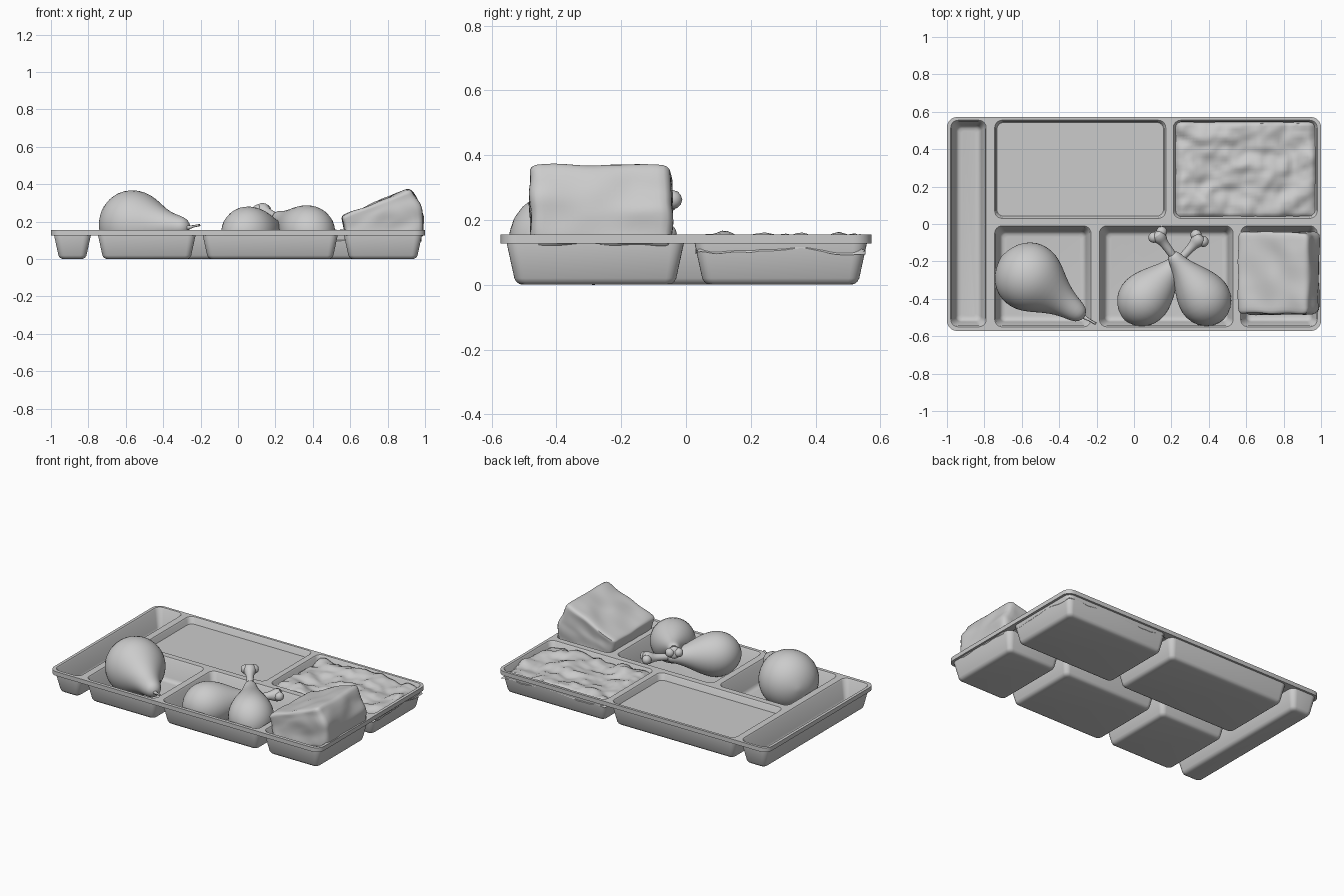
import bpy, bmesh, math
from mathutils import Vector, noise

if "Cube" in bpy.data.objects:
    bpy.data.objects.remove(bpy.data.objects["Cube"])


def finish(name, bm, angle=40, subsurf=0):
    bmesh.ops.recalc_face_normals(bm, faces=bm.faces)
    me = bpy.data.meshes.new(name)
    bm.to_mesh(me)
    bm.free()
    ob = bpy.data.objects.new(name, me)
    bpy.context.collection.objects.link(ob)
    if subsurf:
        mod = ob.modifiers.new("smooth", 'SUBSURF')
        mod.levels = mod.render_levels = subsurf
    smooth(ob, angle)
    return ob


def smooth(ob, angle):
    bpy.ops.object.select_all(action='DESELECT')
    ob.select_set(True)
    bpy.context.view_layer.objects.active = ob
    bpy.ops.object.shade_smooth_by_angle(angle=math.radians(angle))


def rounded_rect(rect, inset, r, n=6):
    x0, x1, y0, y1 = rect
    pts = []
    for cx, cy, a0 in ((x1 - inset - r, y1 - inset - r, 0), (x0 + inset + r, y1 - inset - r, 90),
                       (x0 + inset + r, y0 + inset + r, 180), (x1 - inset - r, y0 + inset + r, 270)):
        for i in range(n + 1):
            a = math.radians(a0 + 90 * i / n)
            pts.append((cx + r * math.cos(a), cy + r * math.sin(a)))
    return pts


def loft(bm, rings):
    rows = [[bm.verts.new(p) for p in ring] for ring in rings]
    n = len(rows[0])
    for a, b in zip(rows, rows[1:]):
        for i in range(n):
            bm.faces.new((a[i], a[(i + 1) % n], b[(i + 1) % n], b[i]))
    bm.faces.new(rows[0])
    bm.faces.new(rows[-1])


def lathe(name, start, end, profile, n=20, subsurf=1):
    """Turned shape along start-end; profile holds (distance, radius)."""
    start, end = Vector(start), Vector(end)
    d = (end - start).normalized()
    u = d.cross(Vector((0, 0, 1))).normalized()
    v = u.cross(d)
    bm = bmesh.new()
    rings = []
    for t, r in profile:
        rings.append([start + d * t + (u * math.cos(k) + v * math.sin(k)) * r
                      for k in (2 * math.pi * i / n for i in range(n))])
    loft(bm, rings)
    return finish(name, bm, 60, subsurf)


# Tray compartments: x0, x1, y0, y1
wells = {
    "cutlery_well": (-0.98, -0.79, -0.55, 0.555),
    "back_left_well": (-0.745, 0.17, 0.03, 0.555),
    "back_right_well": (0.21, 0.98, 0.03, 0.555),
    "front_left_well": (-0.745, -0.23, -0.55, -0.01),
    "front_middle_well": (-0.185, 0.53, -0.55, -0.01),
    "front_right_well": (0.57, 0.98, -0.55, -0.01),
}

# Flat rim plate with an opening for every compartment
cu = bpy.data.curves.new("tray_rim", 'CURVE')
cu.dimensions = '2D'
cu.fill_mode = 'BOTH'
cu.extrude = 0.014
outlines = [rounded_rect((-1, 1, -0.572, 0.572), 0, 0.055)]
outlines += [rounded_rect(w, 0, 0.04) for w in wells.values()]
for pts in outlines:
    sp = cu.splines.new('POLY')
    sp.points.add(len(pts) - 1)
    for p, (x, y) in zip(sp.points, pts):
        p.co = (x, y, 0, 1)
    sp.use_cyclic_u = True
rim = bpy.data.objects.new("tray_rim", cu)
rim.location.z = 0.141
bpy.context.collection.objects.link(rim)
bpy.context.view_layer.objects.active = rim
rim.select_set(True)
bpy.ops.object.convert(target='MESH')
smooth(bpy.context.view_layer.objects.active, 30)

# Tapered wells: outer skin up, inner skin back down (inset, z)
section = [(0.05, 0), (0.036, 0.002), (0.026, 0.009), (0.02, 0.02), (-0.004, 0.13), (-0.002, 0.15),
           (0, 0.155), (0.006, 0.148), (0.027, 0.035), (0.033, 0.022), (0.043, 0.014), (0.058, 0.012)]
for name, w in wells.items():
    bm = bmesh.new()
    loft(bm, [[(x, y, z) for x, y in rounded_rect(w, s, max(0.012, 0.04 - 0.45 * s))]
              for s, z in section])
    finish(name, bm, 35)

# Level filling in the back left compartment
bm = bmesh.new()
loft(bm, [[(x, y, z) for x, y in rounded_rect(wells["back_left_well"], s, 0.034)]
          for s, z in ((0.018, 0.08), (0.011, 0.112))])
finish("level_filling", bm)

# Lumpy filling in the back right compartment, drooping at the edges
bm = bmesh.new()
bmesh.ops.create_grid(bm, x_segments=44, y_segments=32, size=1)
for v in bm.verts:
    a, b = v.co.x, v.co.y
    edge = max(abs(a), abs(b))
    p = Vector((a * 3.2, b * 2.3, 4.7))
    lump = noise.noise(p) + 0.4 * noise.noise(p * 2.3)
    drop = max(0, (edge - 0.93) / 0.07)
    v.co = (0.597 + 0.385 * a, 0.292 + 0.263 * b,
            0.138 + 0.035 * lump - drop * (0.035 + 0.02 * lump))
finish("lumpy_filling", bm, 60)

# Pear lying on its side, with stem
lathe("pear", (-0.71, -0.175, 0.19), (-0.265, -0.5, 0.17),
      [(0, 0.004), (0.012, 0.07), (0.05, 0.135), (0.11, 0.177), (0.17, 0.189), (0.23, 0.183),
       (0.29, 0.155), (0.35, 0.115), (0.41, 0.083), (0.46, 0.067), (0.51, 0.055), (0.54, 0.037), (0.55, 0.004)],
      n=24)
lathe("pear_stem", (-0.27, -0.495, 0.168), (-0.205, -0.533, 0.182),
      [(0, 0.012), (0.04, 0.006), (0.077, 0.006)], n=8, subsurf=0)

# Two crossed drumsticks: meat, bone and the two knuckles at the bone end
meat = [(0, 0.004), (0.012, 0.06), (0.06, 0.118), (0.13, 0.146), (0.2, 0.14), (0.27, 0.112),
        (0.34, 0.073), (0.4, 0.047), (0.45, 0.037), (0.465, 0.02)]
bone = [(0.42, 0.024), (0.5, 0.022), (0.55, 0.026), (0.57, 0.042), (0.605, 0.043), (0.615, 0.02)]
for label, s, e in (("left", (-0.05, -0.515, 0.135), (0.37, -0.055, 0.16)),
                    ("right", (0.465, -0.52, 0.105), (0.1, -0.02, 0.275))):
    lathe(label + "_drumstick_meat", s, e, meat)
    lathe(label + "_drumstick_bone", s, e, bone, n=12)
    d = (Vector(e) - Vector(s)).normalized()
    side = d.cross(Vector((0, 0, 1))).normalized()
    bm = bmesh.new()
    for k in (-1, 1):
        ball = bmesh.ops.create_icosphere(bm, subdivisions=2, radius=0.03)
        bmesh.ops.translate(bm, verts=ball["verts"], vec=Vector(s) + d * 0.595 + side * 0.026 * k)
    finish(label + "_drumstick_knuckles", bm, 60)

# Tilted bread block: rounded box warped onto its end profile
corners = {(0, 0): (0.605, 0.02), (1, 0): (0.995, 0.125), (0, 1): (0.555, 0.225), (1, 1): (0.915, 0.38)}
bm = bmesh.new()
bmesh.ops.create_cube(bm, size=2)
bmesh.ops.subdivide_edges(bm, edges=bm.edges, cuts=21, use_grid_fill=True)
for v in bm.verts:
    inner = Vector([max(-0.87, min(0.87, c)) for c in v.co])
    off = v.co - inner
    q = inner + (off.normalized() * 0.13 if off.length > 0.001 else off)
    u, w = (q.x + 1) / 2, (q.z + 1) / 2
    x, z = (sum(c[k] * (u if i else 1 - u) * (w if j else 1 - w)
                for (i, j), c in corners.items()) for k in (0, 1))
    n = noise.noise_vector(q * 1.6 + Vector((3, 1, 7))) * 0.012
    v.co = Vector((x, -0.263 + 0.218 * q.y, z)) + n
    # bulged crust on the right end
    if u > 0.9:
        v.co.x += 0.025 * max(0, 1 - (2 * w - 1.1) ** 2) * (u - 0.9) / 0.1
    v.co.x = min(v.co.x, 0.998)
finish("bread_block", bm, 50)
